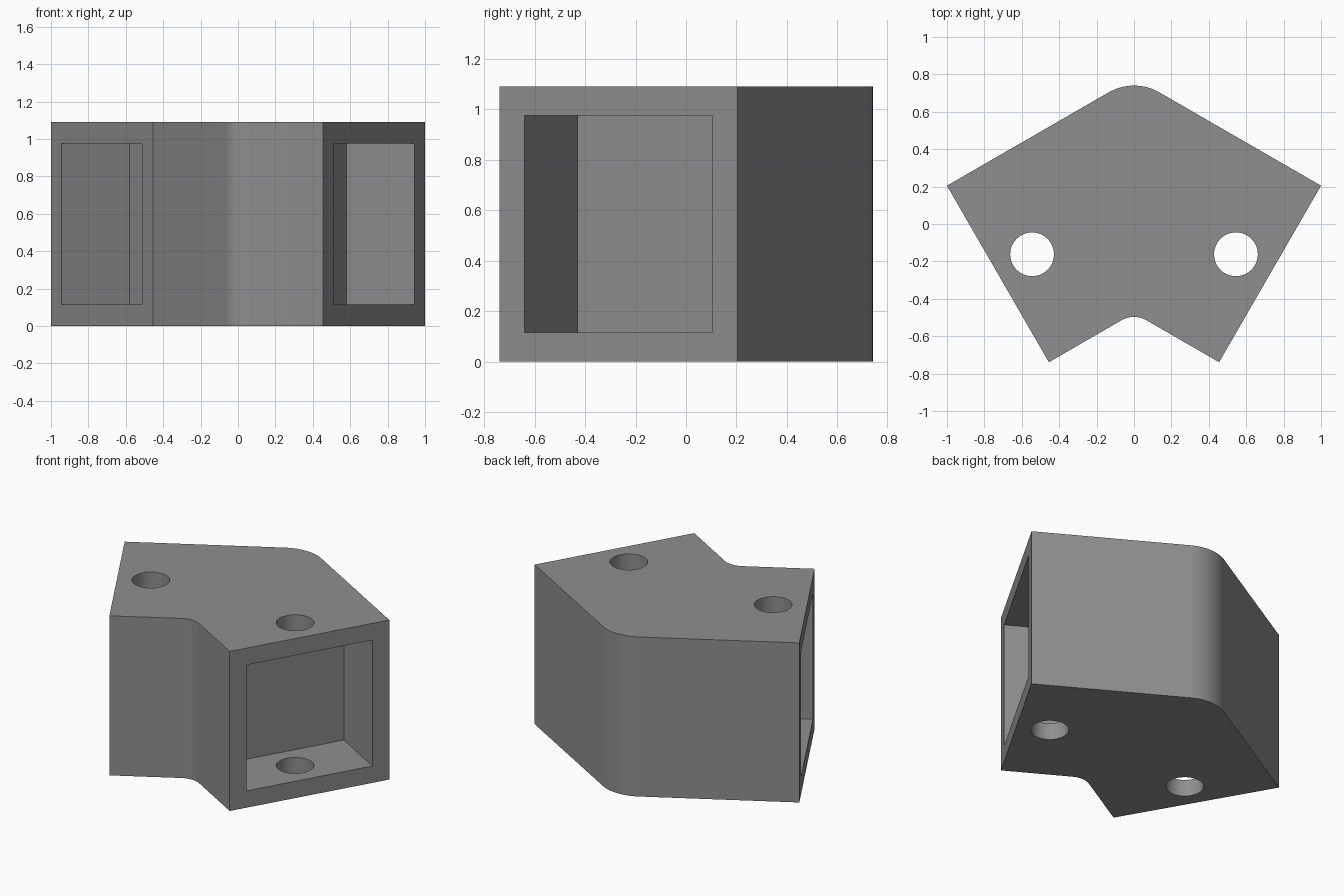
import bpy, bmesh, math
from mathutils import Vector, Matrix

if "Cube" in bpy.data.objects:
    bpy.data.objects.remove(bpy.data.objects["Cube"])

H = 1.09            # height, equal to the width of each square arm
APEX, INNER = 0.782, -0.476   # unrounded corner positions on the y axis
R_OUT, R_IN = 0.27, 0.135     # corner rounding radii
S30, C30 = 0.5, math.cos(math.pi / 6)

grey = bpy.data.materials.new("mid_grey")
grey.diffuse_color = (0.275, 0.275, 0.275, 1)
grey.use_nodes = True
grey.node_tree.nodes["Principled BSDF"].inputs["Base Color"].default_value = grey.diffuse_color


def add_object(name, bm):
    bmesh.ops.recalc_face_normals(bm, faces=bm.faces)
    mesh = bpy.data.meshes.new(name)
    bm.to_mesh(mesh)
    bm.free()
    obj = bpy.data.objects.new(name, mesh)
    bpy.context.collection.objects.link(obj)
    mesh.materials.append(grey)
    return obj


def rounded_corner(y, r, steps=16):
    """Arc tangent to both arms, running from +x to -x."""
    cy = y - r / C30
    angles = [math.radians(60 + 60 * i / steps) for i in range(steps + 1)]
    return [(r * math.cos(a), cy + r * math.sin(a)) for a in angles]


# Bent body: rounded chevron profile, extruded upward
outline = [(0.455, -0.739), (1.0, 0.205)]
outline += rounded_corner(APEX, R_OUT)
outline += [(-1.0, 0.205), (-0.455, -0.739)]
outline += rounded_corner(INNER, R_IN)[::-1]
bm = bmesh.new()
base = bm.faces.new([bm.verts.new((x, y, 0)) for x, y in outline])
top = bmesh.ops.extrude_face_region(bm, geom=[base])
bmesh.ops.translate(bm, vec=(0, 0, H),
                    verts=[v for v in top["geom"] if isinstance(v, bmesh.types.BMVert)])
body = add_object("elbow_body", bm)

# Cutters: a square socket in each arm and a screw hole through it
cutters = []
for side, tag in ((1, "right"), (-1, "left")):
    extra = 0.1     # overshoot beyond the open end
    depth = 0.42
    mid = (extra - depth) / 2
    centre = Vector((side * (0.7275 + mid * C30), -0.267 - mid * S30, H / 2))
    bm = bmesh.new()
    bmesh.ops.create_cube(bm, size=1, matrix=Matrix.Translation(centre)
                          @ Matrix.Rotation(-side * math.pi / 6, 4, 'Z')
                          @ Matrix.Diagonal((depth + extra, 0.86, 0.86, 1)))
    cutters.append(add_object(tag + "_socket_cutter", bm))

    bm = bmesh.new()
    bmesh.ops.create_cone(bm, cap_ends=True, segments=48, radius1=0.117, radius2=0.117,
                          depth=2, matrix=Matrix.Translation((side * 0.545, -0.162, H / 2)))
    cutters.append(add_object(tag + "_hole_cutter", bm))

for cutter in cutters:
    mod = body.modifiers.new(cutter.name, 'BOOLEAN')
    mod.operation = 'DIFFERENCE'
    mod.solver = 'EXACT'
    mod.object = cutter
    bpy.context.view_layer.objects.active = body
    bpy.ops.object.modifier_apply(modifier=mod.name)
    bpy.data.objects.remove(cutter)

# Smooth the rounded corners and holes, keep the box edges sharp
bpy.ops.object.select_all(action='DESELECT')
body.select_set(True)
bpy.context.view_layer.objects.active = body
bpy.ops.object.shade_smooth_by_angle(angle=math.radians(30))
